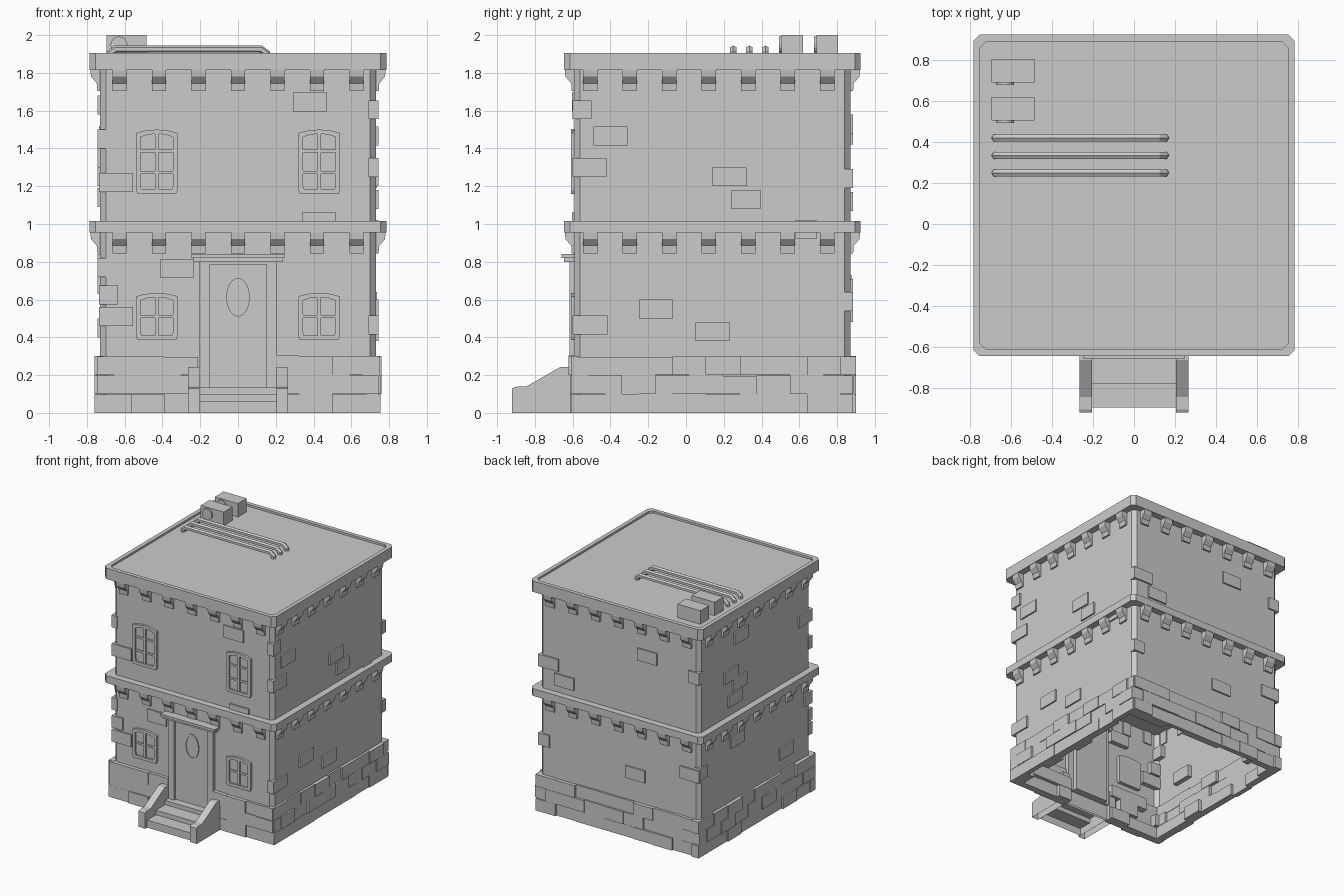
import bpy, bmesh, math, random
from mathutils import Matrix, Vector

if "Cube" in bpy.data.objects:
    bpy.data.objects.remove(bpy.data.objects["Cube"])

random.seed(4)
CY = 0.14          # centre of the square tower in y
WALL = 0.73        # half width of the walls


def side(k):
    """Frame of a facade: x runs along it, -y points outward. 0 front, 1 right, 2 back, 3 left."""
    return Matrix.Translation((0, CY, 0)) @ Matrix.Rotation(k * math.pi / 2, 4, 'Z')


def finish(bm, name):
    bmesh.ops.recalc_face_normals(bm, faces=bm.faces)
    me = bpy.data.meshes.new(name)
    bm.to_mesh(me)
    bm.free()
    ob = bpy.data.objects.new(name, me)
    bpy.context.collection.objects.link(ob)
    return ob


def box(bm, lo, hi, m=Matrix()):
    lo, hi = Vector(lo), Vector(hi)
    t = Matrix.Translation((lo + hi) / 2) @ Matrix.Diagonal((*(hi - lo), 1))
    bmesh.ops.create_cube(bm, size=1, matrix=m @ t)


def panel(bm, k, u0, u1, v0, v1, z0, z1):
    """Box on facade k: u along the facade, v outward from the tower centre."""
    box(bm, (u0, -v1, z0), (u1, -v0, z1), side(k))


def loft(bm, rings, start=True, end=True, m=Matrix()):
    rows = [[bm.verts.new(m @ Vector(p)) for p in r] for r in rings]
    n = len(rows[0])
    for a, b in zip(rows, rows[1:]):
        for i in range(n):
            j = (i + 1) % n
            bm.faces.new((a[i], a[j], b[j], b[i]))
    if start:
        bm.faces.new(rows[0][::-1])
    if end:
        bm.faces.new(rows[-1])


def octagon(h, z, c=0.03):
    d = h - c
    pts = [(-d, -h), (d, -h), (h, -d), (h, d), (d, h), (-d, h), (-h, d), (-h, -d)]
    return [(x, y + CY, z) for x, y in pts]


# Walls: chamfered open shell
bm = bmesh.new()
loft(bm, [octagon(WALL, 0), octagon(WALL, 1.85)], False, False)
finish(bm, "walls")

# Floor ledge and roof slab with a raised rim
bm = bmesh.new()
loft(bm, [octagon(0.785, 0.955), octagon(0.785, 1.015)])
finish(bm, "floor_ledge")
bm = bmesh.new()
loft(bm, [octagon(0.785, 1.815), octagon(0.785, 1.905), octagon(0.752, 1.905), octagon(0.752, 1.888)])
finish(bm, "roof_slab")

# Corbels below both slabs
bm = bmesh.new()
for k in range(4):
    shift = (0, -0.02, 0, 0.02)[k]
    for top in (0.955, 1.815):
        for i in range(-3, 4):
            u = i * 0.209 + shift
            prof = [(0.72, 0), (0.782, 0), (0.778, -0.035), (0.748, -0.07), (0.745, -0.11), (0.72, -0.11)]
            loft(bm, [[(u + s * 0.038, -v, top + z) for v, z in prof] for s in (-1, 1)], m=side(k))
finish(bm, "corbels")

# Stone base: three courses in running bond, left out behind the door
bm = bmesh.new()
for k in range(4):
    for row in range(3):
        u = -0.745 - (0.09 if row % 2 else 0)
        while u < 0.74:
            a, b = max(u, -0.745), min(u + 0.178, 0.745)
            u += 0.178
            if k == 0:
                if a < -0.2 < b:
                    b = -0.2
                elif a < 0.2 < b:
                    a = 0.2
                elif -0.2 <= a and b <= 0.2:
                    continue
            if b - a < 0.02:
                continue
            v = random.choice((0.745, 0.75, 0.755, 0.761))
            inner = random.choice((0.66, 0.69, 0.715))
            panel(bm, k, a, b, inner, v, row * 0.1, row * 0.1 + 0.1 + random.uniform(-0.004, 0.003))
finish(bm, "base_stones")

# Loose facing bricks: (start along facade, bottom z, length)
bricks = {
    0: [(0.29, 1.595, .18), (-0.735, 1.17, .18), (0.34, 0.96, .18), (-0.41, 0.715, .175),
        (-0.735, 0.575, .10), (-0.735, 0.46, .18)],
    1: [(-0.74, 1.555, .10), (-0.63, 1.415, .18), (-0.74, 1.25, .18), (0.0, 1.2, .18), (0.1, 1.08, .155),
        (-0.39, 0.5, .18), (-0.09, 0.38, .18), (-0.74, 0.415, .185), (0.44, 0.92, .11)],
    2: [(0.17, 1.48, .18), (-0.735, 1.19, .18), (-0.59, 1.07, .18), (0.06, 0.48, .18),
        (-0.735, 0.54, .10), (0.635, 1.42, .10), (0.56, 0.61, .175)],
    3: [(-0.28, 1.58, .18), (-0.41, 1.30, .18), (-0.30, 1.20, .18), (-0.36, 1.09, .18),
        (-0.33, 0.74, .18), (0.31, 0.40, .18), (-0.735, 0.63, .10), (0.56, 1.40, .175), (0.635, 0.72, .10)],
}
bm = bmesh.new()
for k, items in bricks.items():
    for u, z, w in items:
        panel(bm, k, u, u + w, 0.69, 0.743, z, z + 0.1)
finish(bm, "facing_bricks")


# Windows: arched frame, recessed glass and glazing bars
def window(name, cx, z0, z1, rows):
    def outline(w, a, b, v):
        pts = [(-w * .93, a), (w * .93, a), (w, a + .02), (w, b - .018), (w * .55, b - .005), (0, b),
               (-w * .55, b - .005), (-w, b - .018), (-w, a + .02)]
        return [(cx + x, -v, z) for x, z in pts]
    bm = bmesh.new()
    loft(bm, [outline(.11, z0, z1, .70), outline(.11, z0, z1, .75),
              outline(.086, z0 + .024, z1 - .022, .75), outline(.086, z0 + .024, z1 - .022, .735)], m=side(0))
    panel(bm, 0, cx - .009, cx + .009, .73, .746, z0 + .02, z1 - .02)
    for i in range(1, rows):
        z = z0 + (z1 - z0) * i / rows
        panel(bm, 0, cx - .09, cx + .09, .73, .744, z - .008, z + .008)
    finish(bm, name)


for sx, tag in ((-1, "left"), (1, "right")):
    window("lower_window_" + tag, sx * .43, .385, .635, 2)
    window("upper_window_" + tag, sx * .43, 1.16, 1.50, 3)

# Door leaf, jambs and stepped lintel
bm = bmesh.new()
panel(bm, 0, -.155, .155, .65, .738, .12, .79)
finish(bm, "door")
bm = bmesh.new()
for s in (-1, 1):
    a, b = sorted((s * .152, s * .203))
    panel(bm, 0, a, b, .69, .757, .12, .80)
panel(bm, 0, -.203, .203, .69, .757, .785, .805)
panel(bm, 0, -.235, .235, .69, .785, .80, .82)
panel(bm, 0, -.247, .247, .69, .80, .82, .84)
finish(bm, "door_surround")


# Oval door light with raised rim
def oval(a, b, v):
    return [(a * math.cos(i * math.pi / 12), -v, .612 + b * math.sin(i * math.pi / 12)) for i in range(24)]


bm = bmesh.new()
loft(bm, [oval(.062, .102, .73), oval(.062, .102, .746), oval(.052, .09, .746), oval(.052, .09, .74)], m=side(0))
finish(bm, "oval_door_light")


# Entrance steps and sloping cheek walls, open underneath
def extrude_x(bm, prof, x0, x1):
    loft(bm, [[(x, y, z) for y, z in prof] for x in (x0, x1)])


bm = bmesh.new()
extrude_x(bm, [(-.895, 0), (-.895, .062), (-.78, .062), (-.78, .1), (-.66, .1), (-.66, .135),
               (-.57, .135), (-.57, 0)], -.205, .205)
for s in (-1, 1):
    extrude_x(bm, [(-.92, 0), (-.92, .13), (-.905, .138), (-.845, .14), (-.665, .243), (-.54, .245), (-.54, 0)],
              s * .205, s * .266)
under = [f for f in bm.faces if all(v.co.z < .001 for v in f.verts)]
bmesh.ops.delete(bm, geom=under, context='FACES_ONLY')
finish(bm, "entrance_steps")

# Roof units with round fan on the front
bm = bmesh.new()
for y0 in (.505, .69):
    box(bm, (-.695, y0, 1.885), (-.485, y0 + .115, 2.0))
    m = Matrix.Translation((-.63, y0, 1.948)) @ Matrix.Rotation(math.pi / 2, 4, 'X')
    bmesh.ops.create_cone(bm, cap_ends=True, segments=16, radius1=.045, radius2=.045, depth=.024, matrix=m)
finish(bm, "roof_fan_units")

# Three hexagonal roof pipes with bent ends
for i, y in enumerate((.25, .335, .42)):
    bm = bmesh.new()
    rings = []
    for x, z, ang in ((-.676, 1.885, 90), (-.676, 1.905, 70), (-.645, 1.926, 20),
                      (.12, 1.926, -20), (.151, 1.905, -70), (.151, 1.885, -90)):
        t = math.radians(ang)
        ring = []
        for j in range(6):
            a = j * math.pi / 3
            o = .02 * math.cos(a)
            ring.append((x - o * math.sin(t), y + .02 * math.sin(a), z + o * math.cos(t)))
        rings.append(ring)
    loft(bm, rings)
    finish(bm, "roof_pipe_%d" % (i + 1))
